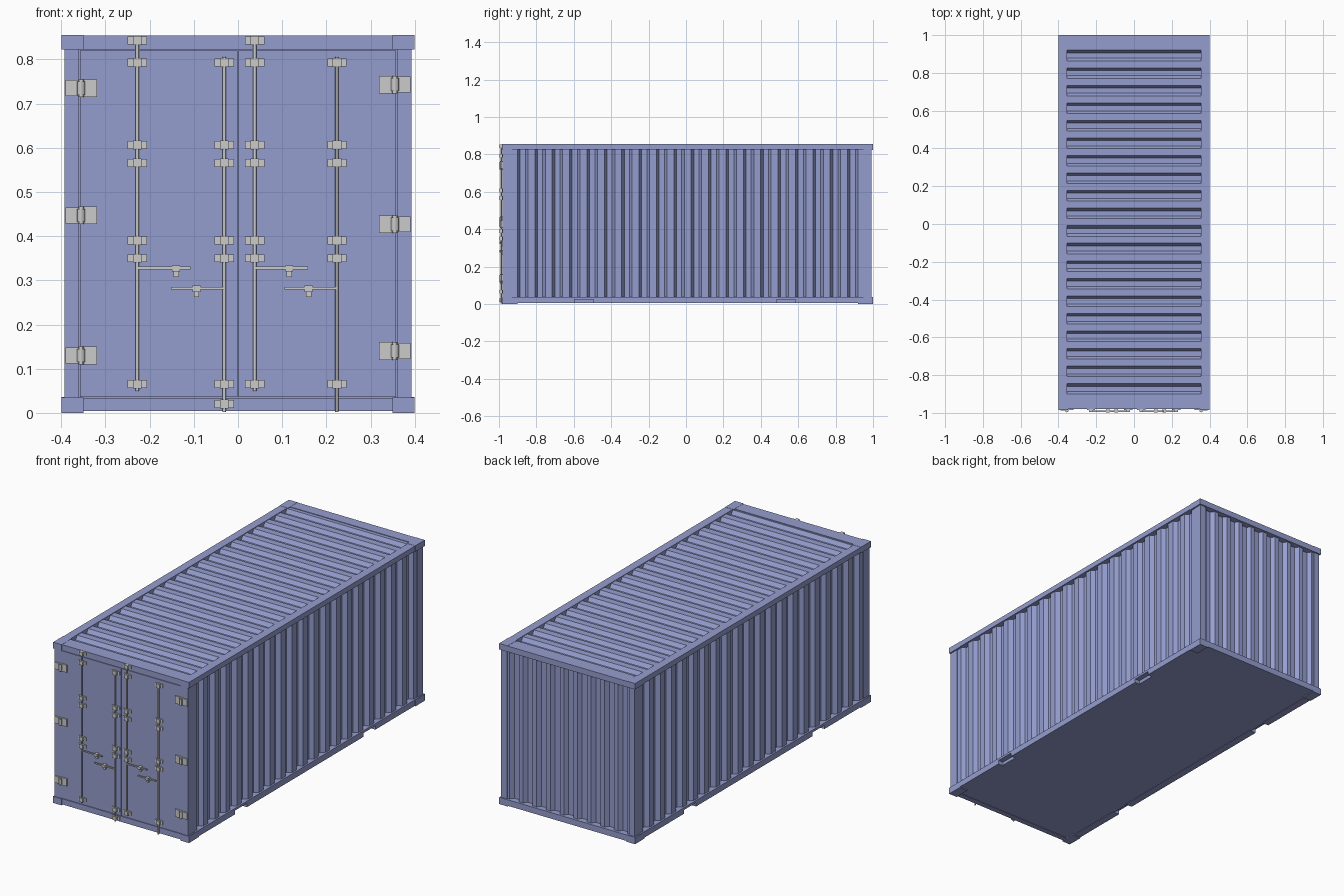
import bpy, bmesh
from mathutils import Vector, Matrix

if "Cube" in bpy.data.objects:
    bpy.data.objects.remove(bpy.data.objects["Cube"])

blue = bpy.data.materials.new("container_blue")
blue.diffuse_color = (0.30, 0.34, 0.62, 1)
blue.use_nodes = True
blue.node_tree.nodes["Principled BSDF"].inputs["Base Color"].default_value = blue.diffuse_color


def finish(name, bm, mat=None, smooth=False):
    me = bpy.data.meshes.new(name)
    bm.to_mesh(me)
    bm.free()
    ob = bpy.data.objects.new(name, me)
    bpy.context.collection.objects.link(ob)
    if mat:
        me.materials.append(mat)
    if smooth:
        bpy.context.view_layer.objects.active = ob
        ob.select_set(True)
        bpy.ops.object.shade_smooth_by_angle()
        ob.select_set(False)
    return ob


def add_box(bm, x0, x1, y0, y1, z0, z1):
    m = Matrix.Translation(((x0 + x1) / 2, (y0 + y1) / 2, (z0 + z1) / 2))
    m = m @ Matrix.Diagonal((abs(x1 - x0), abs(y1 - y0), abs(z1 - z0), 1))
    bmesh.ops.create_cube(bm, size=1, matrix=m)


def add_rod(bm, a, b, r, n=12):
    a, b = Vector(a), Vector(b)
    m = Matrix.Translation((a + b) / 2) @ (b - a).to_track_quat('Z', 'Y').to_matrix().to_4x4()
    bmesh.ops.create_cone(bm, cap_ends=True, segments=n, radius1=r, radius2=r,
                          depth=(b - a).length, matrix=m)


def boxes(name, items, mat=None):
    bm = bmesh.new()
    for it in items:
        add_box(bm, *it)
    return finish(name, bm, mat)


def corrugated(name, u0, u1, v0, v1, centres, depth, place):
    """Sheet with trapezoid grooves; place(u, v, d) gives the point at depth d."""
    prof = [(u0, 0)]
    for c in centres:
        prof += [(c - .028, 0), (c - .014, depth), (c + .014, depth), (c + .028, 0)]
    prof.append((u1, 0))
    bm = bmesh.new()
    rows = [[bm.verts.new(place(u, v, d)) for u, d in prof] for v in (v0, v1)]
    for i in range(len(prof) - 1):
        bm.faces.new((rows[0][i], rows[0][i + 1], rows[1][i + 1], rows[1][i]))
    bm.normal_update()
    out = Vector(place(0, 0, 0)) - Vector(place(0, 0, 1))
    bm.faces.ensure_lookup_table()
    if bm.faces[0].normal.dot(out) < 0:
        bmesh.ops.reverse_faces(bm, faces=bm.faces[:])
    return finish(name, bm, blue)


FRONT, BACK = -0.98, 1.0

# corrugated roof and walls
grooves = [-0.873 + 0.0929 * k for k in range(20)]
corrugated("roof_panel", -0.955, 0.975, -0.36, 0.36, grooves, 0.02,
           lambda u, v, d: (v, u, 0.851 - d))
for s, side in ((1, "right"), (-1, "left")):
    corrugated(side + "_wall", -0.95, 0.97, 0.03, 0.828, grooves, 0.022,
               lambda u, v, d: (s * (0.39 - d), u, v))
corrugated("back_wall", -0.37, 0.37, 0.03, 0.828, [-0.32 + 0.08 * k for k in range(9)], 0.02,
           lambda u, v, d: (u, 0.987 - d, v))

# roof strips that close the groove ends
boxes("roof_end_strips", [(-0.36, 0.36, FRONT, -0.91, 0.825, 0.854),
                          (-0.36, 0.36, 0.94, BACK, 0.825, 0.854)], blue)

# frame: rails, posts and corner castings on both sides
rails, posts, castings = [], [], []
pockets = [(-0.595, -0.495), (0.485, 0.585)]
for s in (1, -1):
    rails.append((s * 0.355, s * 0.399, FRONT, BACK, 0.826, 0.854))
    rails.append((s * 0.36, s * 0.399, FRONT, BACK, 0.024, 0.036))
    start = FRONT
    for a, b in pockets + [(BACK, None)]:
        rails.append((s * 0.36, s * 0.399, start, a, 0.004, 0.024))
        start = b
    posts.append((s * 0.36, s * 0.393, FRONT, -0.93, 0.03, 0.83))
    posts.append((s * 0.36, s * 0.393, 0.95, 0.993, 0.03, 0.83))
    for y0, y1 in ((FRONT - .004, -0.9), (0.92, BACK)):
        castings.append((s * 0.35, s * 0.4, y0, y1, 0, 0.035))
        castings.append((s * 0.35, s * 0.4, y0, y1, 0.823, 0.855))
boxes("side_rails", rails, blue)
boxes("corner_posts", posts, blue)
boxes("corner_castings", castings, blue)
boxes("end_beams", [(-0.36, 0.36, FRONT, -0.95, 0.823, 0.854),
                    (-0.36, 0.36, FRONT, -0.95, 0.004, 0.034),
                    (-0.36, 0.36, 0.95, BACK, 0.823, 0.854),
                    (-0.36, 0.36, 0.95, BACK, 0.004, 0.036)], blue)
boxes("floor", [(-0.37, 0.37, -0.96, 0.96, 0.006, 0.03)], blue)

# doors set in front of a recessed backing, leaving thin seams
boxes("door_backing", [(-0.365, 0.365, -0.968, -0.955, 0.03, 0.83)], blue)
boxes("left_door", [(-0.358, -0.0012, FRONT, -0.966, 0.0365, 0.8205)], blue)
boxes("right_door", [(0.0012, 0.358, FRONT, -0.966, 0.0365, 0.8205)], blue)

# locking rods with brackets: x, bottom, top, extra bracket height
RY = -0.989
lock_rods = [(-0.228, 0.05, 0.85, 0.843), (-0.031, 0.002, 0.806, 0.02),
             (0.038, 0.05, 0.85, 0.843), (0.224, 0.002, 0.806, None)]
rod_bm, br_bm = bmesh.new(), bmesh.new()
for x, z0, z1, extra in lock_rods:
    add_rod(rod_bm, (x, RY, z0), (x, RY, z1), 0.004)
    for z in (0.793, 0.606, 0.566, 0.39, 0.35, 0.065, extra):
        if z is None:
            continue
        add_box(br_bm, x - .022, x + .022, FRONT + .002, -0.985, z - .009, z + .009)
        add_box(br_bm, x - .01, x + .01, FRONT, -0.996, z - .01, z + .01)
finish("locking_rods", rod_bm, smooth=True)
finish("rod_brackets", br_bm)

# handles with catches: pivot x, free end x, height, catch x
handles = []
for xa, xb, z, xc in ((-0.228, -0.107, 0.328, -0.14), (-0.031, -0.152, 0.282, -0.094),
                      (0.038, 0.158, 0.328, 0.116), (0.224, 0.105, 0.282, 0.16)):
    handles.append((min(xa, xb), max(xa, xb), -0.994, -0.988, z - .003, z + .003))
    handles.append((xc - .009, xc + .009, FRONT, -0.997, z - .008, z + .006))
    handles.append((xc - .006, xc + .006, FRONT, -0.99, z - .02, z - .008))
boxes("door_handles", handles)

# hinges: door leaf, post leaf and knuckle
leaf_bm, pin_bm = bmesh.new(), bmesh.new()
for s, heights in ((-1, (0.735, 0.447, 0.13)), (1, (0.743, 0.427, 0.14))):
    for z in heights:
        add_box(leaf_bm, s * 0.319, s * 0.352, FRONT + .002, -0.986, z - .02, z + .02)
        add_box(leaf_bm, s * 0.356, s * 0.39, FRONT + .002, -0.987, z - .018, z + .018)
        add_rod(pin_bm, (s * 0.355, -0.988, z - .02), (s * 0.355, -0.988, z + .02), 0.006)
        add_rod(pin_bm, (s * 0.355, -0.988, z - .015), (s * 0.355, -0.988, z + .015), 0.009)
finish("hinge_leaves", leaf_bm)
finish("hinge_knuckles", pin_bm, smooth=True)
